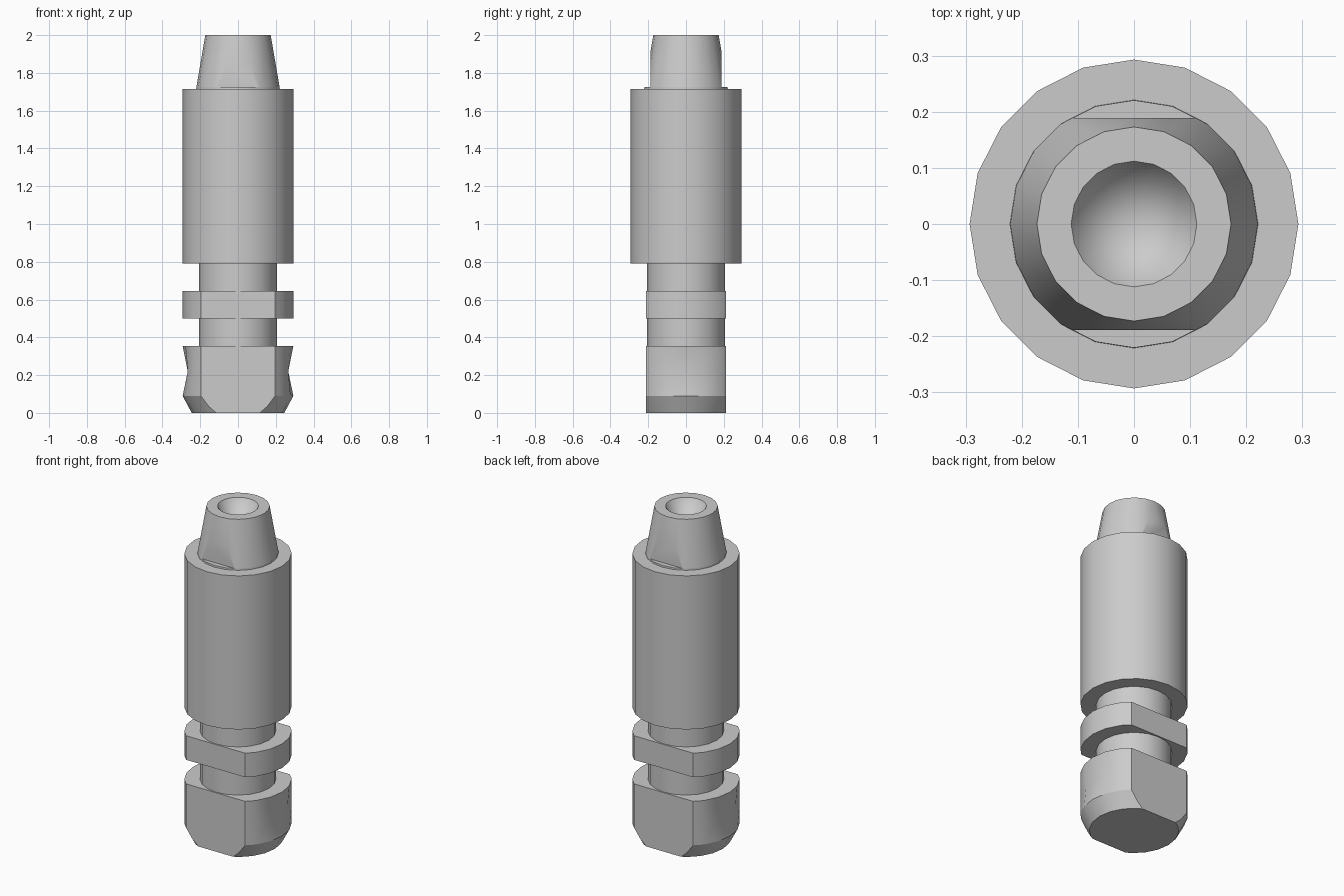
import bpy, bmesh, math
from mathutils import Vector

SIDES = 20

cube = bpy.data.objects.get("Cube")
if cube:
    bpy.data.objects.remove(cube, do_unlink=True)

steel = bpy.data.materials.new("plain grey")
steel.use_nodes = True
GREY = (0.6, 0.6, 0.6, 1)
steel.diffuse_color = GREY
steel.node_tree.nodes["Principled BSDF"].inputs["Base Color"].default_value = GREY


def turned(name, profile, flat_y=None, waist=None):
    """Revolve (radius, z) points; optionally pinch one ring in x and mill flats at +-y."""
    bm = bmesh.new()
    rings = []
    for i, (r, z) in enumerate(profile):
        if r == 0:
            rings.append([bm.verts.new((0, 0, z))] * SIDES)
            continue
        ring = []
        for k in range(SIDES):
            a = math.tau * k / SIDES
            x, y = r * math.cos(a), r * math.sin(a)
            if waist and waist[0] == i:
                x = max(-waist[1], min(waist[1], x))
            ring.append(bm.verts.new((x, y, z)))
        rings.append(ring)
    for lower, upper in zip(rings, rings[1:]):
        for k in range(SIDES):
            n = (k + 1) % SIDES
            corners = dict.fromkeys((lower[k], lower[n], upper[n], upper[k]))
            bm.faces.new(list(corners))
    # Close the open ends
    bm.faces.new(rings[0][::-1])
    if profile[-1][0] > 0:
        bm.faces.new(rings[-1])
    # Mill the two parallel flats
    if flat_y:
        for side in (1, -1):
            cut = bmesh.ops.bisect_plane(
                bm, geom=bm.verts[:] + bm.edges[:] + bm.faces[:], dist=1e-5,
                plane_co=Vector((0, side * flat_y, 0)),
                plane_no=Vector((0, side, 0)), clear_outer=True)
            edges = [g for g in cut["geom_cut"] if isinstance(g, bmesh.types.BMEdge)]
            bmesh.ops.holes_fill(bm, edges=edges, sides=0)
    bmesh.ops.recalc_face_normals(bm, faces=bm.faces[:])
    mesh = bpy.data.meshes.new(name)
    bm.to_mesh(mesh)
    bm.free()
    mesh.materials.append(steel)
    obj = bpy.data.objects.new(name, mesh)
    bpy.context.collection.objects.link(obj)
    bpy.ops.object.select_all(action="DESELECT")
    obj.select_set(True)
    bpy.context.view_layer.objects.active = obj
    bpy.ops.object.shade_smooth_by_angle(angle=math.radians(25))
    return obj


# Chamfered foot with milled flats and shallow side dimples
turned("foot", [(0.245, 0), (0.293, 0.09), (0.293, 0.22), (0.293, 0.355)],
       flat_y=0.213, waist=(2, 0.266))
# Slim neck running through the collar
turned("neck", [(0.207, 0.34), (0.207, 0.8)])
# Collar with matching flats
turned("collar", [(0.293, 0.5), (0.293, 0.645)], flat_y=0.213)
# Main barrel
turned("barrel", [(0.293, 0.79), (0.293, 1.715)])
# Thin step under the nose
turned("nose_step", [(0.222, 1.7), (0.2205, 1.725)])
# Tapered nose with flats and a conical centre hole
turned("nose", [(0.2205, 1.724), (0.173, 2), (0.112, 2), (0, 1.82)], flat_y=0.189)
